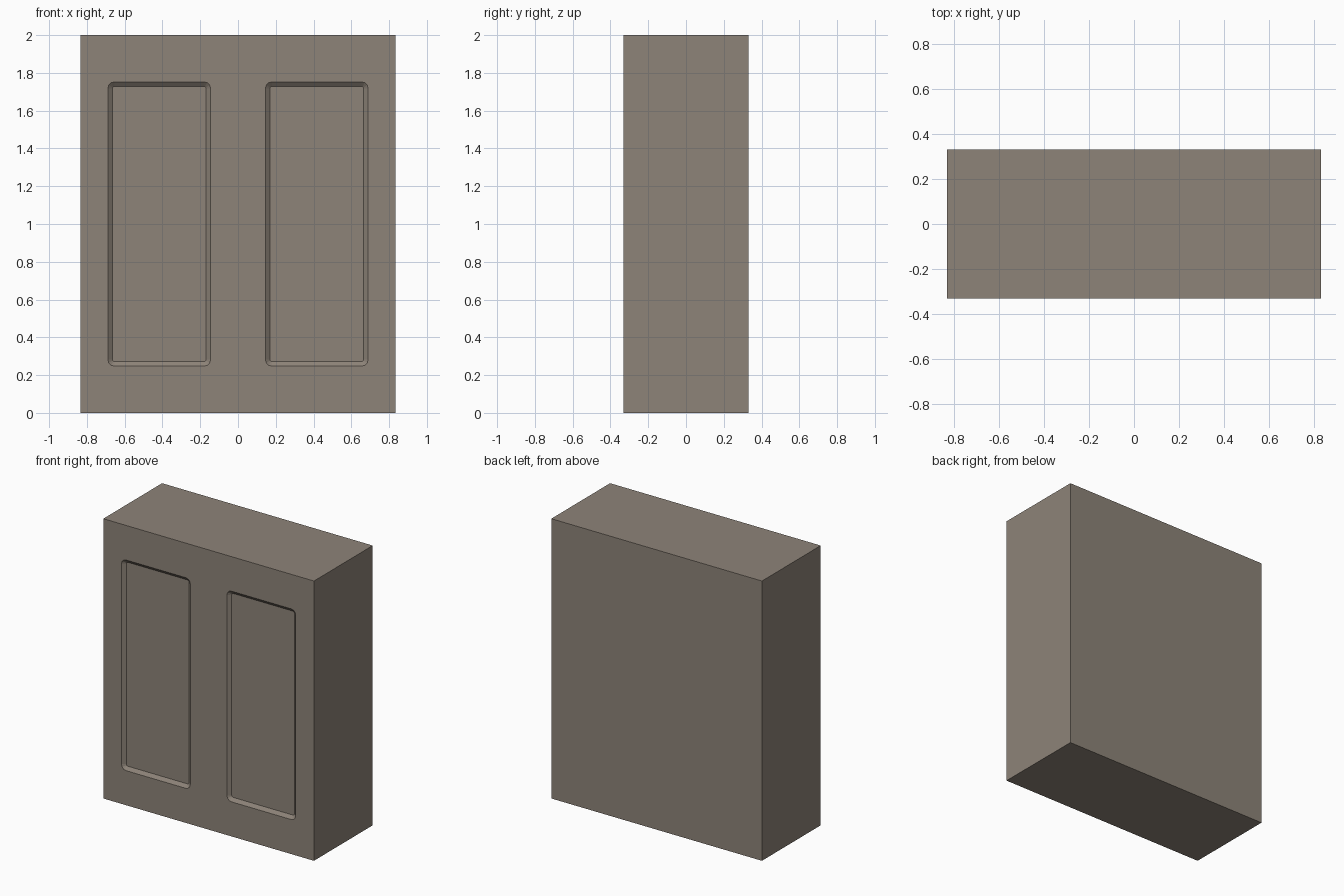
import bpy, bmesh, math

if "Cube" in bpy.data.objects:
    bpy.data.objects.remove(bpy.data.objects["Cube"])

W, D, H = 1.666, 0.664, 2.0
DEPTH, SLOPE = 0.02, 0.024      # recess depth and sloped wall width

mat = bpy.data.materials.new("taupe_paint")
mat.diffuse_color = (0.27, 0.23, 0.19, 1)
mat.use_nodes = True
mat.node_tree.nodes["Principled BSDF"].inputs["Base Color"].default_value = mat.diffuse_color


def outline(hw, hh, r, steps=3):
    """Rounded rectangle points in the x-z plane."""
    pts = []
    for i, (sx, sz) in enumerate([(1, 1), (-1, 1), (-1, -1), (1, -1)]):
        for k in range(steps + 1):
            a = math.pi / 2 * (i + k / steps)
            pts.append((sx * (hw - r) + r * math.cos(a),
                        sz * (hh - r) + r * math.sin(a)))
    return pts


def panel_cutter(cx):
    """Tapered block that sinks one panel into the front."""
    bm = bmesh.new()
    rings = []
    for y, grow in ((-D / 2 - DEPTH, SLOPE), (-D / 2 + DEPTH, -SLOPE)):
        pts = outline(0.272 + grow, 0.753 + grow, 0.036 + grow)
        rings.append([bm.verts.new((cx + x, y, 1.0 + z)) for x, z in pts])
    a, b = rings
    n = len(a)
    for i in range(n):
        j = (i + 1) % n
        bm.faces.new((a[i], a[j], b[j], b[i]))
    bm.faces.new(a)
    bm.faces.new(b)
    bmesh.ops.recalc_face_normals(bm, faces=bm.faces)
    mesh = bpy.data.meshes.new("panel_cutter")
    bm.to_mesh(mesh)
    bm.free()
    ob = bpy.data.objects.new("panel_cutter", mesh)
    bpy.context.collection.objects.link(ob)
    ob.hide_render = True
    return ob


# Cabinet block
bpy.ops.mesh.primitive_cube_add(size=1, location=(0, 0, H / 2))
body = bpy.context.object
body.name = "cabinet_body"
body.scale = (W, D, H)
bpy.ops.object.transform_apply(location=True, rotation=False, scale=True)
body.data.materials.append(mat)

# Two recessed door panels
for cx in (-0.417, 0.417):
    cutter = panel_cutter(cx)
    mod = body.modifiers.new("door_panel", 'BOOLEAN')
    mod.operation = 'DIFFERENCE'
    mod.solver = 'EXACT'
    mod.object = cutter
    bpy.context.view_layer.objects.active = body
    bpy.ops.object.modifier_apply(modifier=mod.name)
    bpy.data.objects.remove(cutter)
